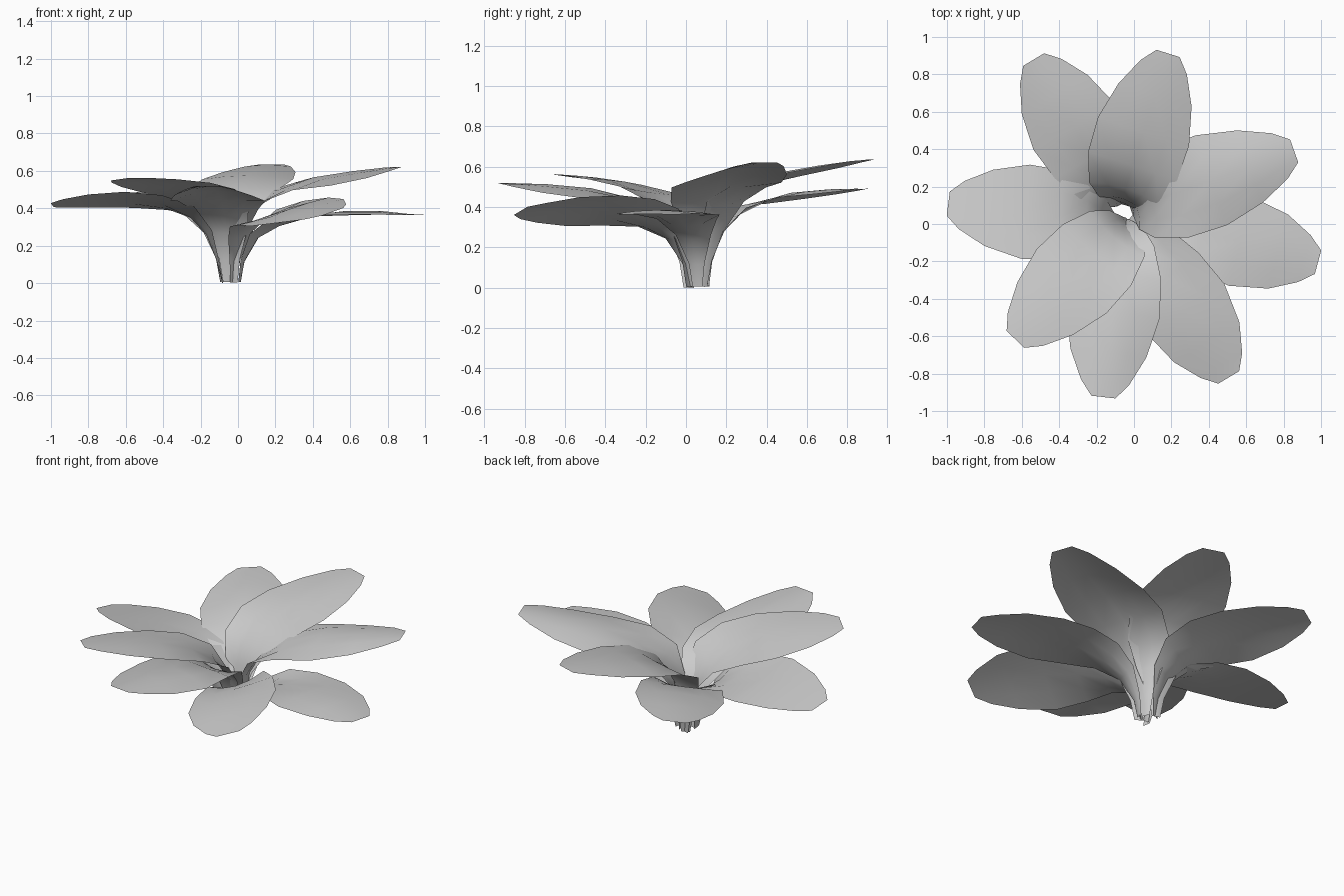
import bpy, bmesh
from math import radians
from mathutils import Vector, Matrix

cube = bpy.data.objects.get("Cube")
if cube:
    bpy.data.objects.remove(cube, do_unlink=True)

# One plain grey for the whole bloom
grey = bpy.data.materials.new("petal_grey")
grey.use_nodes = True
colour = (0.6, 0.6, 0.6, 1)
grey.diffuse_color = colour
bsdf = grey.node_tree.nodes["Principled BSDF"]
bsdf.inputs["Base Color"].default_value = colour
bsdf.inputs["Roughness"].default_value = 0.8

# Midrib distance, height and half width of the lowest and the steepest petal
LOW = [(.05, 0, .025), (.075, .11, .04), (.15, .235, .09), (.27, .30, .155), (.43, .35, .215),
       (.63, .38, .245), (.84, .38, .205), (.985, .365, .13), (1.06, .36, .065)]
HIGH = [(.03, 0, .025), (.04, .13, .05), (.06, .28, .12), (.12, .40, .195), (.25, .50, .25),
        (.44, .57, .255), (.65, .605, .205), (.81, .625, .13), (.89, .63, .065)]
# Cupping of the throat and arching of the blade
CUP = (0, .01, .03, .04, .015, 0, 0, 0, 0)
ARCH = (0, 0, 0, 0, .01, .03, .025, .01, 0)
COLUMNS = (-1, -.5, 0, .5, 1)


def make_petal(name, base, heading, rise, pitch, roll, arch, size):
    """Curved sheet whose midrib lies between LOW and HIGH by the rise."""
    bm = bmesh.new()
    spine, widths = [], []
    for low, high in zip(LOW, HIGH):
        r, z, width = Vector(low).lerp(Vector(high), rise)
        spine.append(Vector((r * size, 0, z)))
        widths.append(width)
    rows = []
    for i, width in enumerate(widths):
        along = (spine[min(i + 1, len(spine) - 1)] - spine[max(i - 1, 0)]).normalized()
        normal = Vector((-along.z, 0, along.x))
        row = []
        for u in COLUMNS:
            lift = (CUP[i] - arch * ARCH[i]) * u * u + roll * width * u
            row.append(bm.verts.new(spine[i] + Vector((0, width * u, 0)) + normal * lift))
        rows.append(row)
    for a, b in zip(rows, rows[1:]):
        for j in range(len(COLUMNS) - 1):
            bm.faces.new((a[j], b[j], b[j + 1], a[j + 1]))
    turn = Matrix.Rotation(radians(heading), 4, 'Z') @ Matrix.Rotation(radians(-pitch), 4, 'Y')
    bm.transform(Matrix.Translation((base[0], base[1], .005)) @ turn)
    for face in bm.faces:
        face.smooth = True
    mesh = bpy.data.meshes.new(name)
    bm.to_mesh(mesh)
    bm.free()
    mesh.materials.append(grey)
    obj = bpy.data.objects.new(name, mesh)
    bpy.context.collection.objects.link(obj)


# Ring of petals: base, heading, rise, pitch, roll, arch, size
make_petal("petal_left", (-.04, .07), 345, 0, 0, 0, .7, 1)
make_petal("petal_back_left", (-.05, .07), 19.5, .95, 0, 0, 1.5, 1.07)
make_petal("petal_back", (-.08, .08), 72.5, 1, 0, 0, .7, .98)
make_petal("petal_back_right", (-.05, .07), 121, .45, 0, -.1, 1, .96)
make_petal("petal_right", (-.05, .01), 174, .75, -9.5, .17, 0, .93)
make_petal("petal_front_right", (0, .04), 226, .85, -2.5, .1, .5, .97)
make_petal("petal_front", (-.05, .07), 263.5, .57, 0, 0, 1.7, 1.04)
make_petal("petal_front_left", (-.05, .07), 302, .06, 0, .31, .5, 1)
